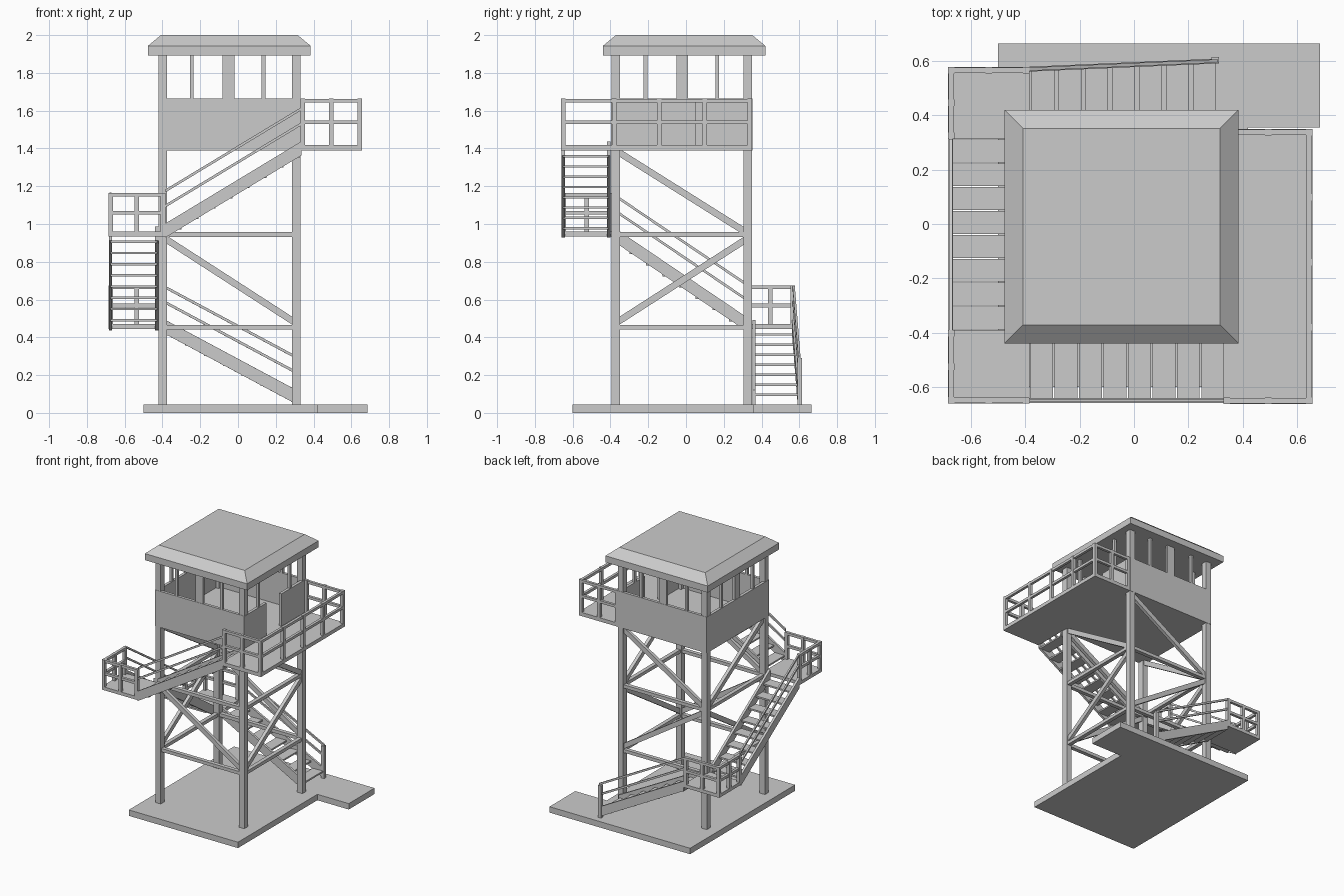
import bpy, bmesh
from mathutils import Vector

if "Cube" in bpy.data.objects:
    bpy.data.objects.remove(bpy.data.objects["Cube"])

X0, X1, Y0, Y1 = -0.42, 0.33, -0.395, 0.35   # tower footprint
P = 0.045                                    # post thickness


def mesh_obj(name, verts, faces):
    me = bpy.data.meshes.new(name)
    me.from_pydata(verts, [], faces)
    bm = bmesh.new()
    bm.from_mesh(me)
    bmesh.ops.recalc_face_normals(bm, faces=bm.faces)
    bm.to_mesh(me)
    bm.free()
    ob = bpy.data.objects.new(name, me)
    bpy.context.collection.objects.link(ob)
    return ob


HEX = [(0, 1, 2, 3), (4, 5, 6, 7), (0, 1, 5, 4), (1, 2, 6, 5), (2, 3, 7, 6), (3, 0, 4, 7)]


def box(name, x0, x1, y0, y1, z0, z1, inset=0):
    i = inset
    return mesh_obj(name, [
        (x0, y0, z0), (x1, y0, z0), (x1, y1, z0), (x0, y1, z0),
        (x0 + i, y0 + i, z1), (x1 - i, y0 + i, z1), (x1 - i, y1 - i, z1), (x0 + i, y1 - i, z1)], HEX)


def beam(name, p, q, w, h):
    """Straight or sloping beam with plumb-cut ends."""
    p, q = Vector(p), Vector(q)
    d = q - p
    s = Vector((-d.y, d.x, 0)).normalized() * w / 2
    u = Vector((0, 0, h / 2))
    return mesh_obj(name, [e + a * s + b * u for e in (p, q)
                           for a, b in ((-1, -1), (1, -1), (1, 1), (-1, 1))], HEX)


def railing(name, p, q, z, height, bays):
    """Posts with a top and a middle rail, standing on z."""
    p, q = Vector((*p, 0)), Vector((*q, 0))
    for i in range(bays + 1):
        c = p.lerp(q, i / bays)
        box(name + "_post", c.x - .012, c.x + .012, c.y - .012, c.y + .012, z, z + height)
    for n, f in (("_mid_rail", .54), ("_top_rail", .955)):
        up = Vector((0, 0, z + height * f))
        beam(name + n, p + up, q + up, .02, .02)


def stair(name, outer, inner, n):
    """outer / inner: (start, end) points of the two stringers."""
    o0, o1, i0, i1 = map(Vector, (*outer, *inner))
    for side, a, b in (("_outer", o0, o1), ("_inner", i0, i1)):
        beam(name + side + "_stringer", a, b, .018, .075)
    for k, up in enumerate((.13, .21)):
        off = Vector((0, 0, up))
        beam(f"{name}_handrail", o0 + off, o1 + off, .012, .016)
    run = (o1 - o0)
    run.z = 0
    run = run.normalized() * .042
    th = Vector((0, 0, .012))
    for k in range(n):
        t = (k + .5) / n
        a, b = o0.lerp(o1, t), i0.lerp(i1, t)
        a.z = b.z = a.z - .02
        low = [a - run, b - run, b + run, a + run]
        mesh_obj(name + "_tread", low + [v + th for v in low], HEX)


# L-shaped ground slab
outline = [(-.5, -.6), (.42, -.6), (.42, .355), (.685, .355), (.685, .665), (-.5, .665)]
n = len(outline)
mesh_obj("ground_slab", [(x, y, z) for z in (0, .045) for x, y in outline],
         [tuple(range(n)), tuple(range(n, 2 * n))] +
         [(i, (i + 1) % n, (i + 1) % n + n, i + n) for i in range(n)])

# Corner posts
for x in (X0, X1 - P):
    for y in (Y0, Y1 - P):
        box("corner_post", x, x + P, y, y + P, .045, 1.9)

# Horizontal ties and zigzag braces on the four sides
xa, xb, ya, yb = X0 + P / 2, X1 - P / 2, Y0 + P / 2, Y1 - P / 2
for z in (.453, .945):
    for y in (ya, yb):
        beam("side_tie", (xa, y, z), (xb, y, z), .03, .025)
    for x in (xa, xb):
        beam("side_tie", (x, ya, z), (x, yb, z), .03, .025)
for y in (ya, yb):
    beam("diagonal_brace", (xa, y, .93), (xb, y, .475), .025, .042)
    beam("diagonal_brace", (xa, y, .955), (xb, y, 1.385), .025, .042)
for x in (xa, xb):
    beam("diagonal_brace", (x, ya, .475), (x, yb, .925), .025, .042)
    beam("diagonal_brace", (x, ya, 1.39), (x, yb, .95), .025, .042)

# Cabin floor and side deck
box("cabin_floor", X0, X1, Y0, Y1, 1.39, 1.418)
box("side_deck", X1, .657, -.663, Y1, 1.39, 1.418)

# Cabin walls, with a doorway on the deck side
T = .02
box("front_wall", X0, X1, Y0 - .002, Y0 + T, 1.39, 1.665)
box("back_wall", X0, X1, Y1 - T, Y1 + .002, 1.39, 1.665)
box("left_wall", X0 - .002, X0 + T, Y0, Y1, 1.39, 1.665)
box("door_side_wall_front", X1 - T, X1 + .002, Y0, -.13, 1.39, 1.665)
box("door_side_wall_back", X1 - T, X1 + .002, .05, Y1, 1.39, 1.665)

# Window mullions: thin, wide, thin on each side
for off, hw in ((-.195, .01), (0, .031), (.185, .01)):
    cx, cy = -.05 + off, -.02 + off
    for y in (Y0, Y1 - T):
        box("window_mullion", cx - hw, cx + hw, y, y + T, 1.66, 1.9)
    box("window_mullion", X0, X0 + T, cy - hw, cy + hw, 1.66, 1.9)
    if hw < .02:
        box("window_mullion", X1 - T, X1, cy - hw, cy + hw, 1.66, 1.9)

# Roof with chamfered top
box("roof_edge", -.477, .385, -.44, .42, 1.893, 1.943)
box("roof_cap", -.477, .385, -.44, .42, 1.943, 2.0, .069)

# Deck railing
railing("deck_front_rail", (X1 + .012, -.651), (.645, -.651), 1.39, .275, 2)
railing("deck_side_rail_front", (.645, -.651), (.645, -.38), 1.39, .275, 1)
railing("deck_side_rail", (.645, -.38), (.645, .338), 1.39, .275, 3)
railing("deck_back_rail", (X1 + .012, .338), (.645, .338), 1.39, .275, 2)

# Corner landings and their railings
box("upper_landing", -.685, -.385, -.66, -.39, .935, .96)
railing("upper_landing_front_rail", (-.673, -.648), (-.397, -.648), .935, .23, 2)
railing("upper_landing_left_rail", (-.673, -.648), (-.673, -.402), .935, .23, 2)
box("lower_landing", -.685, -.385, .313, .578, .445, .47)
railing("lower_landing_back_rail", (-.673, .566), (-.397, .566), .445, .23, 2)
railing("lower_landing_left_rail", (-.673, .566), (-.673, .325), .445, .23, 2)

# Three flights of stairs winding up the tower
stair("lower_stair", ((.31, .6, .083), (-.385, .57, .455)), ((.31, .36, .083), (-.385, .36, .455)), 7)
stair("middle_stair", ((-.675, .313, .475), (-.675, -.39, .95)), ((-.43, .313, .475), (-.43, -.39, .95)), 8)
stair("upper_stair", ((-.385, -.65, .965), (.335, -.65, 1.4)), ((-.385, -.41, .965), (.335, -.41, 1.4)), 8)
box("stair_foot_post", .285, .312, .59, .615, .045, .29)
